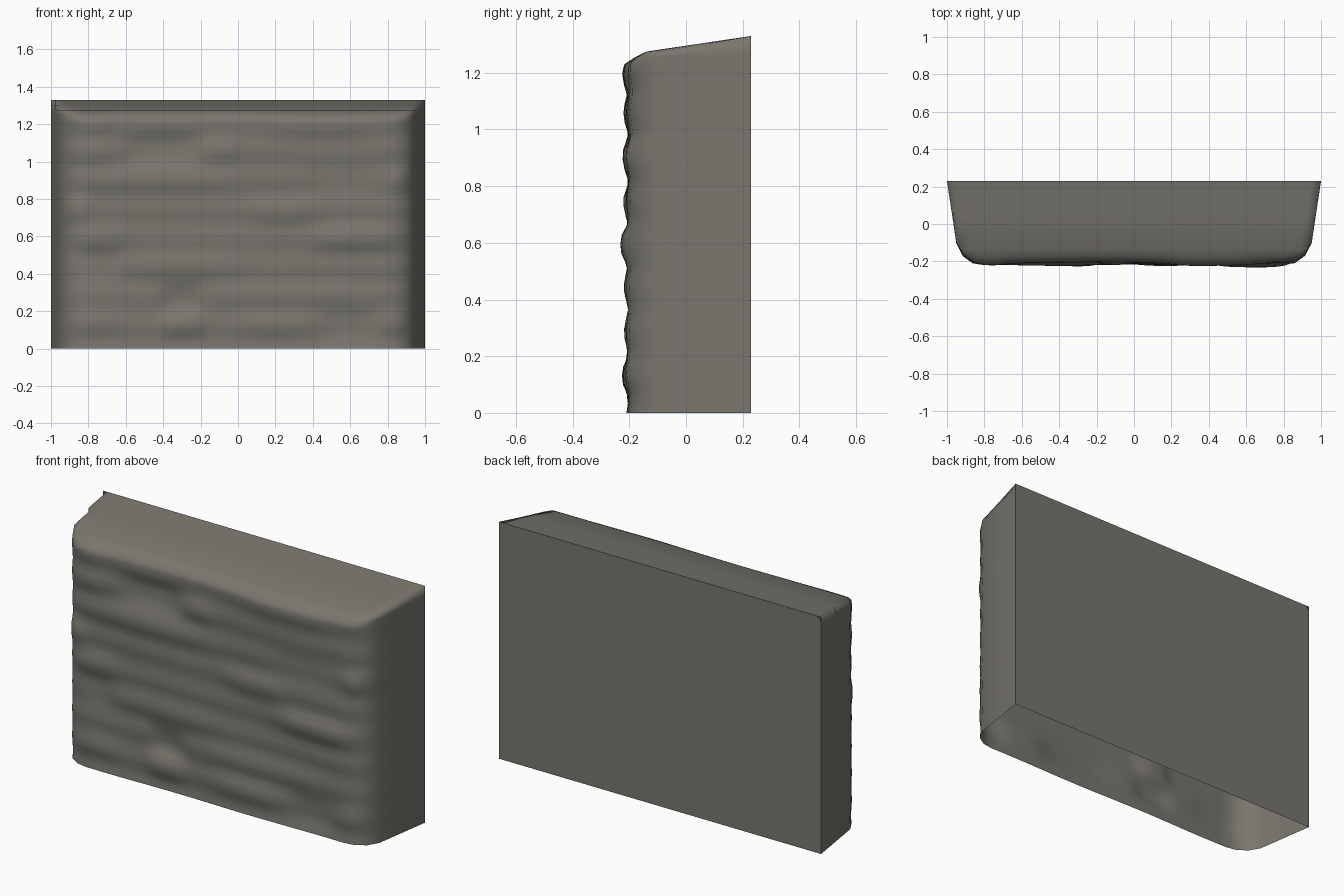
import bpy
import bmesh
import math

WIDTH, HEIGHT, BACK, DEPTH = 2.0, 1.33, 0.23, 0.435

# Depth of the block against distance in from its outline
SIDE_PROFILE = [(0, 0), (.05, .33), (.085, .39), (.14, .425), (.2, DEPTH)]
TOP_PROFILE = [(0, 0), (.055, .37), (.075, .405), (.1, .43), (.14, DEPTH)]

# Weathered stone courses: x, z, half width, bulge
STONES = [
    (-.8, 1.19, .12, .012), (.45, 1.19, .26, .015),
    (-.4, 1.07, .19, -.025), (-.8, 1.05, .13, .012), (-.1, 1.06, .1, .012),
    (-.45, .9, .42, .012), (.88, .9, .07, .015), (.55, .9, .2, -.01),
    (-.88, .73, .07, .018), (.25, .73, .18, .014),
    (-.75, .6, .15, .01), (.62, .59, .22, .02),
    (-.75, .45, .12, -.012), (-.3, .45, .3, .008),
    (-.3, .27, .1, -.022), (.3, .29, .35, .008),
    (-.3, .13, .11, .02), (.2, .13, .2, .012), (.6, .12, .14, -.014),
    (-.75, .15, .15, .008), (.85, .15, .07, .008),
]


def sample(profile, d):
    for (a, ya), (b, yb) in zip(profile, profile[1:]):
        if d <= b:
            return ya + (yb - ya) * max(d - a, 0) / (b - a)
    return profile[-1][1]


def bulge(x, z):
    total = .004 * math.cos(math.tau * (z - .13) / .155) + .003 * math.sin(7 * x + 5 * z)
    for sx, sz, half, amount in STONES:
        total += amount * math.exp(-((x - sx) / half) ** 4 - ((z - sz) / .065) ** 4)
    return total


def surface_y(x, z):
    side = sample(SIDE_PROFILE, WIDTH / 2 - abs(x))
    top = sample(TOP_PROFILE, HEIGHT - z)
    low = min(side, top)
    # soften the mitre between top and sides, fading out at back and front
    k = .5 * low * (1 - low / DEPTH)
    depth = low
    if k > 0:
        depth -= max(k - abs(side - top), 0) ** 2 / (4 * k)
    return BACK - depth - bulge(x, z) * (low / DEPTH) ** 4


def make_object(name, bm, mat):
    mesh = bpy.data.meshes.new(name)
    bm.to_mesh(mesh)
    bm.free()
    obj = bpy.data.objects.new(name, mesh)
    bpy.context.collection.objects.link(obj)
    mesh.materials.append(mat)
    return obj


cube = bpy.data.objects.get("Cube")
if cube:
    bpy.data.objects.remove(cube, do_unlink=True)

stone = bpy.data.materials.new("grey_stone")
stone.use_nodes = True
stone.diffuse_color = (.19, .18, .155, 1)
stone.node_tree.nodes["Principled BSDF"].inputs["Base Color"].default_value = stone.diffuse_color

# Rock shell: rough front, sloped top and sides, open underneath
edge = [0, .025, .05, .067, .085, .11, .14, .17]
half_width = WIDTH / 2
inner = half_width - .2
columns = [-half_width + e for e in edge]
columns += [-inner + 2 * inner * i / 44 for i in range(45)]
columns += [half_width - e for e in reversed(edge)]
rim = [0, .028, .055, .075, .1, .12]
shoulder = HEIGHT - .14
rows = [shoulder * i / 36 for i in range(37)] + [HEIGHT - e for e in reversed(rim)]

bm = bmesh.new()
grid = [[bm.verts.new((x, surface_y(x, z), z)) for x in columns] for z in rows]
for low_row, high_row in zip(grid, grid[1:]):
    for i in range(len(columns) - 1):
        bm.faces.new((low_row[i], low_row[i + 1], high_row[i + 1], high_row[i]))
shell = make_object("rock_face", bm, stone)
for face in shell.data.polygons:
    face.use_smooth = True

# Flat back plate
bm = bmesh.new()
corners = [(half_width, 0), (-half_width, 0), (-half_width, HEIGHT), (half_width, HEIGHT)]
bm.faces.new([bm.verts.new((x, BACK, z)) for x, z in corners])
make_object("back_plate", bm, stone)
